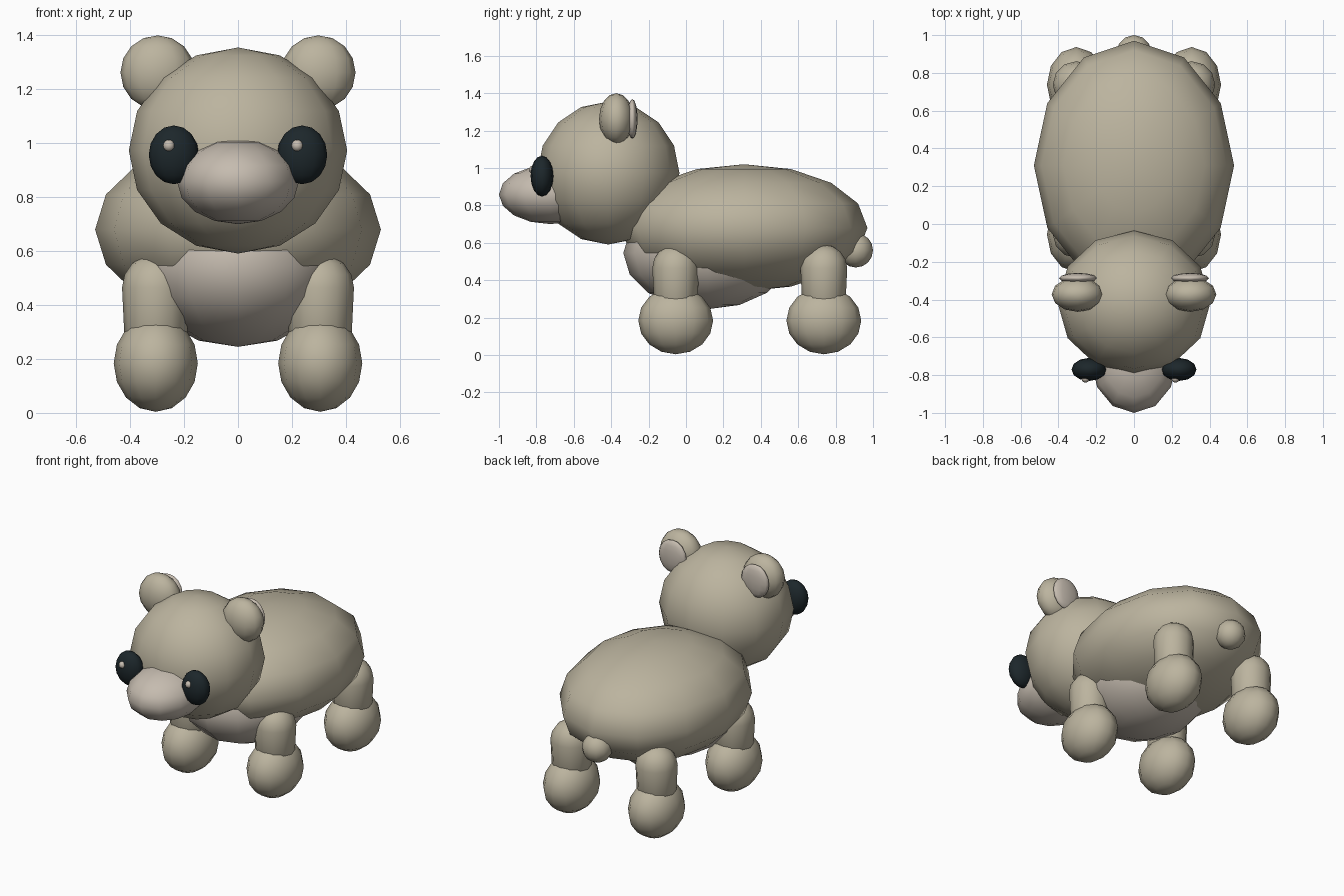
import bpy, bmesh

if "Cube" in bpy.data.objects:
    bpy.data.objects.remove(bpy.data.objects["Cube"])


def material(name, rgb):
    m = bpy.data.materials.new(name)
    m.diffuse_color = (*rgb, 1)
    m.use_nodes = True
    m.node_tree.nodes["Principled BSDF"].inputs["Base Color"].default_value = m.diffuse_color
    return m


BLACK = material("eye_black", (0.012, 0.02, 0.024))
LIGHT = material("pale_fur", (0.56, 0.50, 0.43))
FUR = material("fur", (0.50, 0.455, 0.345))


def ellipsoid(name, loc, radii, mat=FUR, stretch=0.0):
    """Low-poly smooth ellipsoid; stretch pulls the lower half down into a capsule."""
    bm = bmesh.new()
    bmesh.ops.create_uvsphere(bm, u_segments=12, v_segments=8, radius=1)
    for v in bm.verts:
        for i in range(3):
            v.co[i] *= radii[i]
        if v.co.z < -1e-5:
            v.co.z -= stretch
    for f in bm.faces:
        f.smooth = True
    mesh = bpy.data.meshes.new(name)
    bm.to_mesh(mesh)
    bm.free()
    mesh.materials.append(mat)
    ob = bpy.data.objects.new(name, mesh)
    ob.location = loc
    bpy.context.collection.objects.link(ob)
    return ob


# Torso, head and tail
ellipsoid("body", (0, 0.31, 0.68), (0.53, 0.66, 0.34))
ellipsoid("belly", (0, 0.115, 0.545), (0.38, 0.45, 0.30), LIGHT)
ellipsoid("head", (0, -0.415, 0.973), (0.405, 0.38, 0.382))
ellipsoid("snout", (0, -0.725, 0.858), (0.226, 0.275, 0.158), LIGHT)
ellipsoid("tail", (0, 0.908, 0.56), (0.092, 0.092, 0.092))

for side, s in (("left", 1), ("right", -1)):
    # Ears with a paler disc on the back
    ellipsoid(f"{side}_ear", (s * 0.298, -0.373, 1.262), (0.138, 0.092, 0.138))
    ellipsoid(f"{side}_ear_disc", (s * 0.296, -0.287, 1.262), (0.1, 0.028, 0.106), LIGHT)
    # Eyes; both glints sit on the same side of the eye
    ellipsoid(f"{side}_eye", (s * 0.238, -0.77, 0.957), (0.093, 0.061, 0.109), BLACK)
    ellipsoid(f"{side}_eye_glint", (s * 0.238 - 0.018, -0.818, 0.991), (0.022, 0.022, 0.022), LIGHT)
    # Capsule legs and oval paws
    for end, y in (("front", -0.055), ("hind", 0.737)):
        ellipsoid(f"{end}_{side}_leg", (s * 0.305, y, 0.465), (0.125, 0.125, 0.125), stretch=0.15)
        ellipsoid(f"{end}_{side}_paw", (s * 0.305, y, 0.184), (0.156, 0.2, 0.18))
